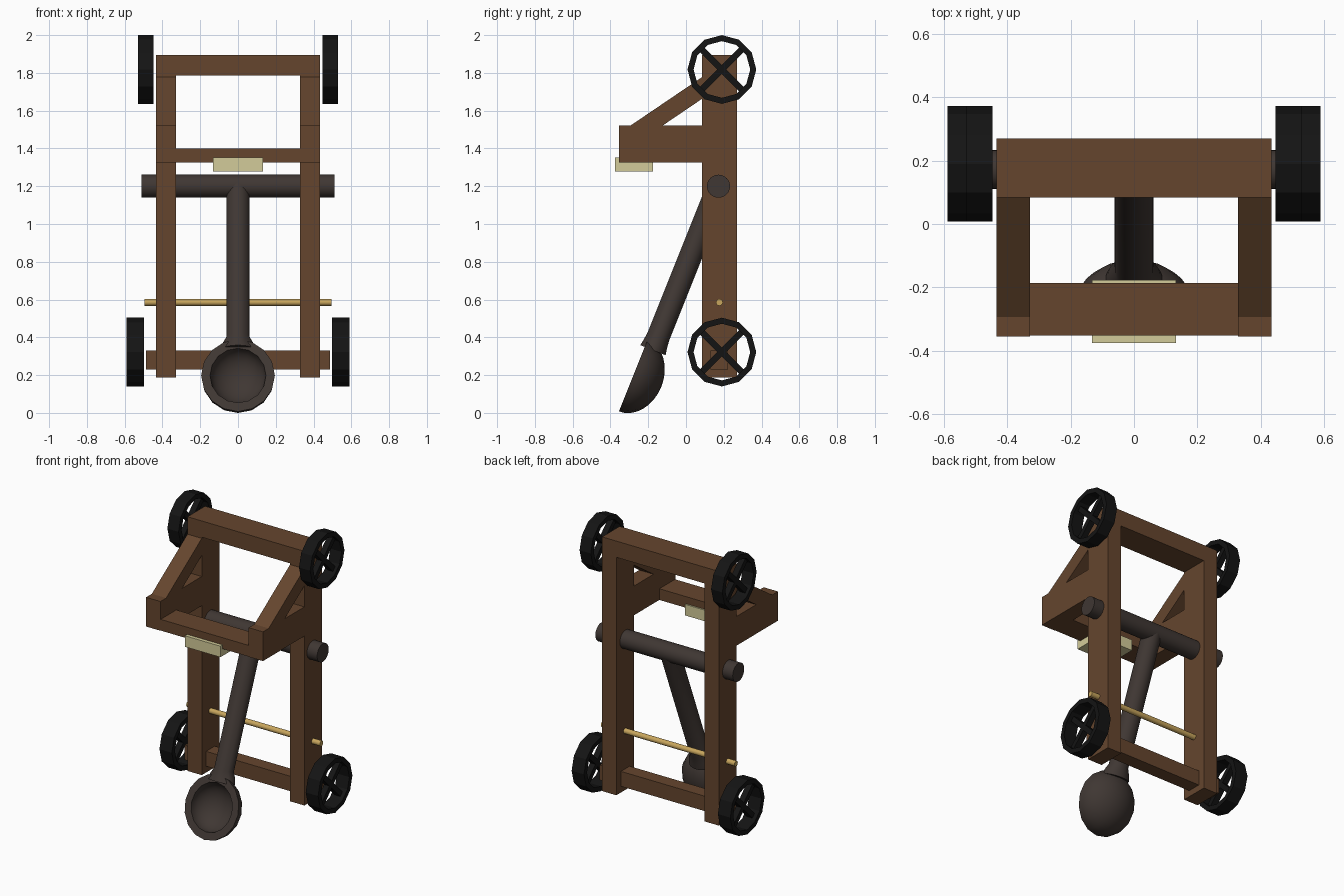
import bpy, bmesh
from math import pi, sin, cos, atan2
from mathutils import Matrix, Vector

if "Cube" in bpy.data.objects:
    bpy.data.objects.remove(bpy.data.objects["Cube"])


def material(name, r, g, b):
    m = bpy.data.materials.new(name)
    m.diffuse_color = (r, g, b, 1)
    m.use_nodes = True
    m.node_tree.nodes["Principled BSDF"].inputs["Base Color"].default_value = m.diffuse_color
    return m


WOOD = material("wood", 0.13, 0.06, 0.027)
DARK = material("dark_wood", 0.05, 0.038, 0.033)
BLACK = material("black", 0.007, 0.007, 0.007)
PAD = material("pad", 0.65, 0.60, 0.32)
BRASS = material("brass", 0.58, 0.38, 0.11)


def finish(name, bm, mat, smooth=False):
    bmesh.ops.remove_doubles(bm, verts=bm.verts, dist=1e-5)
    bmesh.ops.recalc_face_normals(bm, faces=bm.faces)
    me = bpy.data.meshes.new(name)
    bm.to_mesh(me)
    bm.free()
    ob = bpy.data.objects.new(name, me)
    bpy.context.collection.objects.link(ob)
    me.materials.append(mat)
    if smooth:
        bpy.ops.object.select_all(action='DESELECT')
        ob.select_set(True)
        bpy.context.view_layer.objects.active = ob
        bpy.ops.object.shade_smooth_by_angle(angle=0.7)
    return ob


def box(name, x, y, z, mat=WOOD):
    bm = bmesh.new()
    size = Vector((x[1] - x[0], y[1] - y[0], z[1] - z[0]))
    mid = Vector((x[0] + x[1], y[0] + y[1], z[0] + z[1])) / 2
    bmesh.ops.create_cube(bm, size=1, matrix=Matrix.Translation(mid) @ Matrix.Diagonal(size).to_4x4())
    return finish(name, bm, mat)


def prism(name, yz, x, mat=WOOD):
    # side profile extruded across x
    bm = bmesh.new()
    f = bm.faces.new([bm.verts.new((x[0], y, z)) for y, z in yz])
    ext = bmesh.ops.extrude_face_region(bm, geom=[f])["geom"]
    bmesh.ops.translate(bm, vec=(x[1] - x[0], 0, 0), verts=[v for v in ext if isinstance(v, bmesh.types.BMVert)])
    return finish(name, bm, mat)


def lathe(name, profile, sides, matrix, mat, smooth=True, closed=False):
    # (radius, height) profile spun about local z
    bm = bmesh.new()
    vs = [bm.verts.new((r, 0, h)) for r, h in profile]
    pairs = list(zip(vs, vs[1:])) + ([(vs[-1], vs[0])] if closed else [])
    es = [bm.edges.new(p) for p in pairs]
    bmesh.ops.spin(bm, geom=vs + es, cent=(0, 0, 0), axis=(0, 0, 1), angle=2 * pi, steps=sides)
    bmesh.ops.transform(bm, matrix=matrix, verts=bm.verts)
    return finish(name, bm, mat, smooth)


def place(x, y, z, angle=0, axis='X'):
    return Matrix.Translation((x, y, z)) @ Matrix.Rotation(angle, 4, axis)


def rod(name, half, r, y, z, mat, sides):
    return lathe(name, [(0, -half), (r, -half), (r, half), (0, half)], sides,
                 place(0, y, z, pi / 2, 'Y'), mat)


def wheel(name, x0, x1, y, z, r=0.182):
    # twelve-sided rim with two crossed spokes
    h = (x1 - x0) / 2
    m = place((x0 + x1) / 2, y, z, pi / 2, 'Y')
    lathe(name + "_rim", [(r, -h), (r, h), (r - 0.032, h), (r - 0.032, -h)], 12, m, BLACK, False, True)
    bm = bmesh.new()
    for a in (pi / 4, -pi / 4):
        bmesh.ops.create_cube(bm, size=1, matrix=m @ Matrix.Rotation(a, 4, 'Z')
                              @ Matrix.Diagonal((2 * r - 0.05, 0.034, 0.04, 1)))
    finish(name + "_spokes", bm, BLACK)


# posts, stop arms, braces and wheels on both sides
for s, side in ((-1, "left"), (1, "right")):
    x = sorted((s * 0.328, s * 0.434))
    box(side + "_post", x, (0.084, 0.27), (0.188, 1.894))
    box(side + "_stop_arm", x, (-0.355, 0.084), (1.325, 1.521))
    prism(side + "_brace", [(-0.294, 1.521), (-0.124, 1.521), (0.084, 1.662), (0.084, 1.777)], x)
    wheel(side + "_lower_wheel", *sorted((s * 0.497, s * 0.589)), 0.19, 0.322)
    wheel(side + "_upper_wheel", *sorted((s * 0.447, s * 0.53)), 0.19, 1.818)

# cross beams
box("top_beam", (-0.328, 0.328), (0.084, 0.27), (1.785, 1.894))
box("lower_beam", (-0.487, 0.487), (0.13, 0.222), (0.23, 0.33))
box("stop_beam", (-0.328, 0.328), (-0.352, -0.186), (1.325, 1.4))
box("stop_pad", (-0.132, 0.132), (-0.376, -0.176), (1.278, 1.352), PAD)

# pivot and thin rod
rod("pivot_bar", 0.51, 0.061, 0.172, 1.2, DARK, 32)
rod("tension_rod", 0.496, 0.018, 0.177, 0.585, BRASS, 16)

# throwing arm, flaring slightly into the spoon bowl
dy, dz = -0.371, -0.928
arm = lathe("throwing_arm", [(0, 0), (0.061, 0), (0.061, 0.86), (0.066, 0.9), (0.072, 0.935), (0, 0.935)],
            32, place(0, 0.172, 1.2, atan2(-dy, dz)), DARK)
for v in arm.data.vertices:
    if v.co.z < 0.38:
        v.co.x *= 1.25

# spoon bowl: half ellipsoid with a hollow
steps = [i * pi / 16 for i in range(9)]
profile = [(0.195 * sin(t), 0.16 * cos(t)) for t in steps]
profile += [(0.148 * sin(t), 0.115 * cos(t)) for t in reversed(steps)]
lathe("spoon_bowl", profile, 16,
      place(0, -0.279, 0.198, atan2(dz, dy)) @ Matrix.Diagonal((1, 1.05, 1, 1)), DARK)
